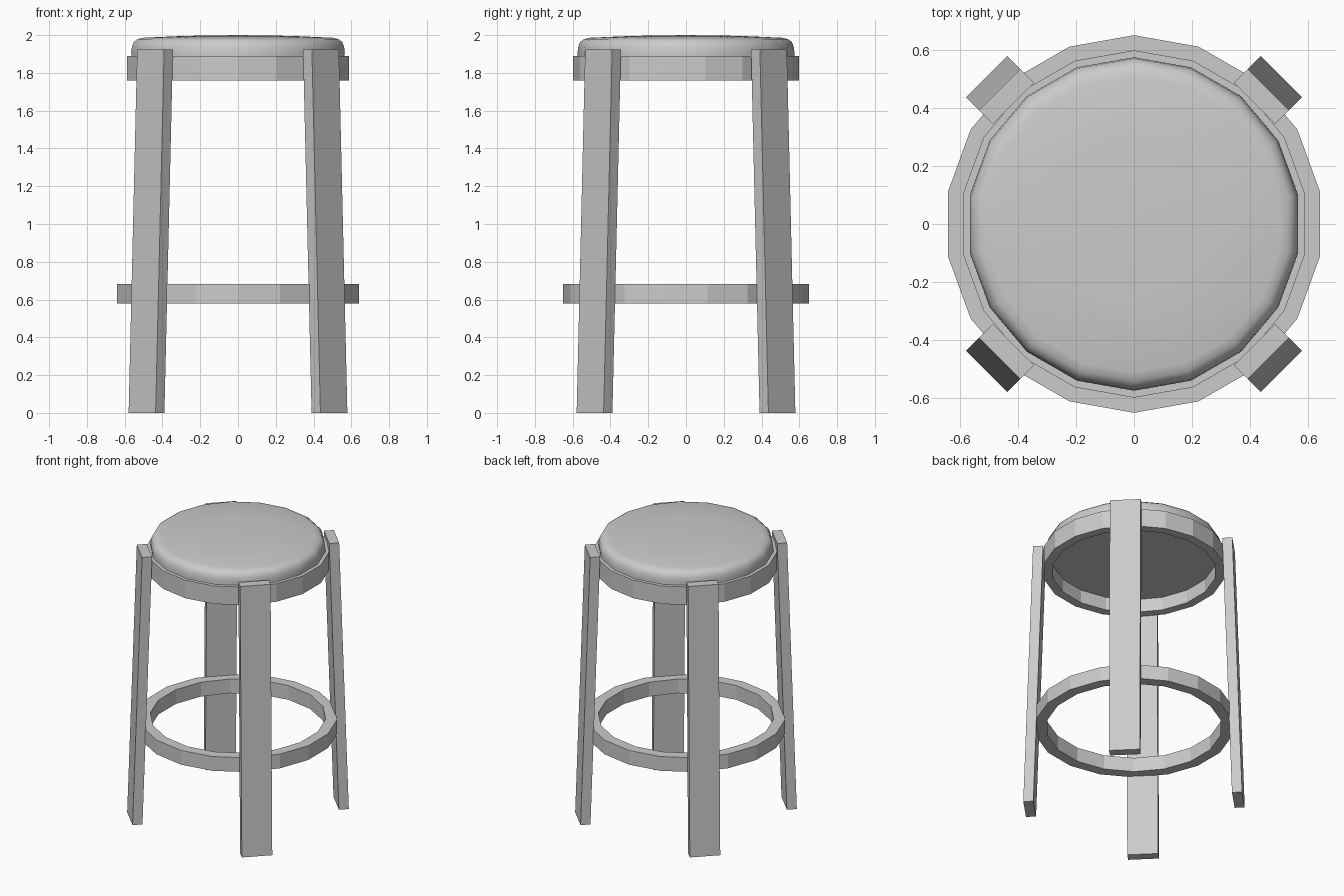
import bpy, bmesh
from math import sin, cos, pi, radians

if "Cube" in bpy.data.objects:
    bpy.data.objects.remove(bpy.data.objects["Cube"])

SIDES = 18


def make_object(name, bm):
    bmesh.ops.recalc_face_normals(bm, faces=bm.faces)
    mesh = bpy.data.meshes.new(name)
    bm.to_mesh(mesh)
    bm.free()
    obj = bpy.data.objects.new(name, mesh)
    bpy.context.collection.objects.link(obj)
    return obj


def lathe(name, profile, closed):
    """Revolve (radius, z) points round z, with a corner on the y axis."""
    bm = bmesh.new()
    loops = []
    for r, z in profile:
        loops.append([bm.verts.new((r * sin(2 * pi * i / SIDES), r * cos(2 * pi * i / SIDES), z))
                      for i in range(SIDES)])
    pairs = list(zip(loops, loops[1:]))
    if closed:
        pairs.append((loops[-1], loops[0]))
    for a, b in pairs:
        for i in range(SIDES):
            j = (i + 1) % SIDES
            bm.faces.new((a[i], a[j], b[j], b[i]))
    if not closed:
        bm.faces.new(loops[0])
        # domed centre
        tip = bm.verts.new((0, 0, 2.0))
        for i in range(SIDES):
            bm.faces.new((loops[-1][i], loops[-1][(i + 1) % SIDES], tip))
    return make_object(name, bm)


def ring(name, inner, outer, z0, z1):
    return lathe(name, [(inner, z0), (outer, z0), (outer, z1), (inner, z1)], True)


def leg(name, angle):
    """Flat plank that leans outwards towards the floor."""
    bm = bmesh.new()
    bmesh.ops.create_cube(bm, size=1)
    for v in bm.verts:
        top = v.co.z > 0
        r = (0.621 if top else 0.685) + v.co.x * 0.066
        t = v.co.y * 0.202
        v.co = (r * cos(angle) - t * sin(angle), r * sin(angle) + t * cos(angle),
                1.925 if top else 0)
    return make_object(name, bm)


# Seat cushion with rounded rim
cushion = lathe("seat_cushion", [(0.572, 1.855), (0.574, 1.91), (0.57, 1.94), (0.56, 1.964),
                                 (0.54, 1.979), (0.51, 1.986), (0.28, 1.996)], False)
bpy.context.view_layer.objects.active = cushion
cushion.select_set(True)
bpy.ops.object.shade_smooth_by_angle(angle=radians(40))

# Seat frame and foot rest
ring("seat_ring", 0.537, 0.598, 1.76, 1.89)
ring("foot_ring", 0.575, 0.65, 0.58, 0.683)

# Four diagonal legs
for name, deg in (("back_right_leg", 45), ("back_left_leg", 135),
                  ("front_left_leg", 225), ("front_right_leg", 315)):
    leg(name, radians(deg))
